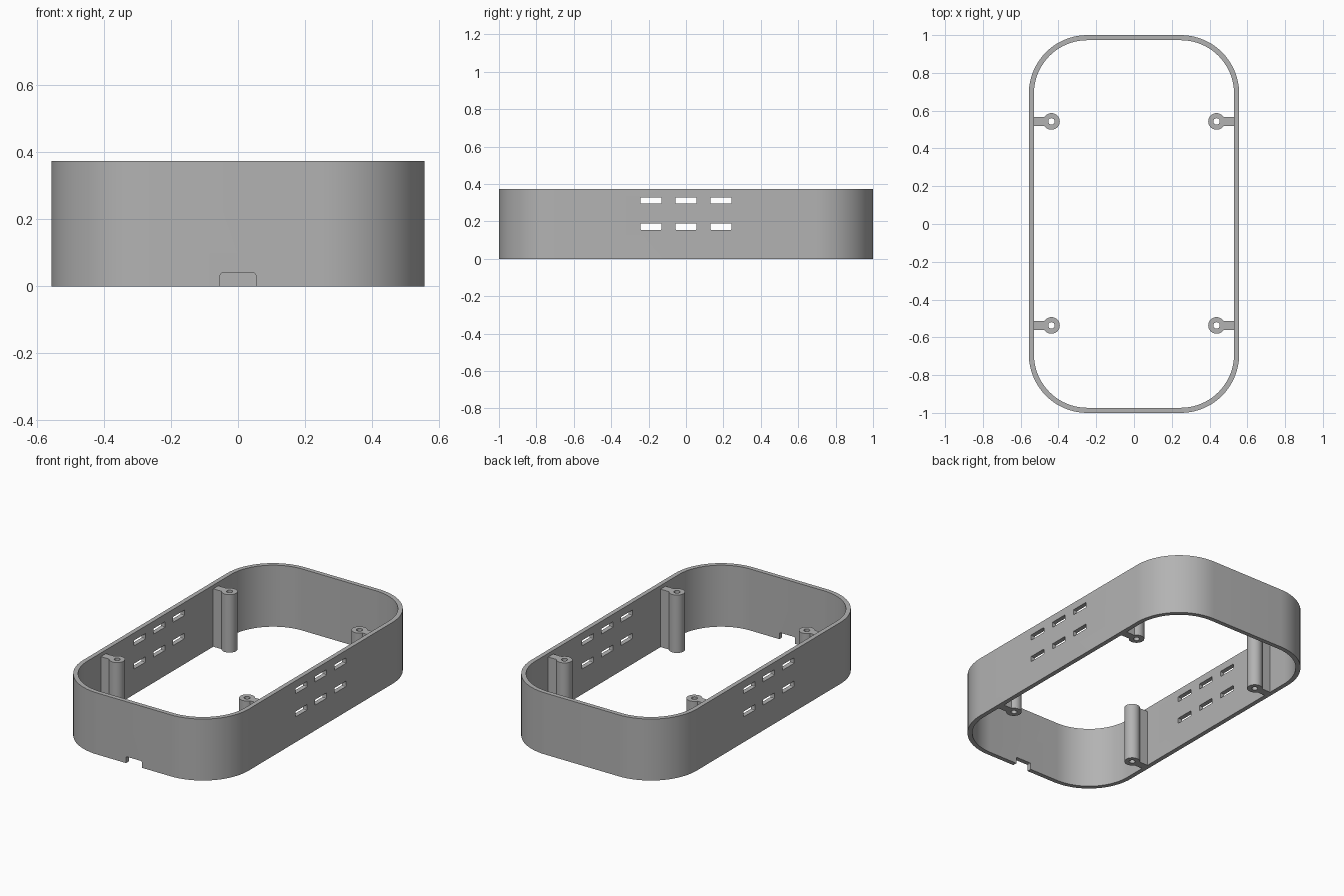
import bpy, bmesh, math

if "Cube" in bpy.data.objects:
    bpy.data.objects.remove(bpy.data.objects["Cube"])

HX, HY, H, R, T = 0.557, 1.0, 0.374, 0.31, 0.027   # half sizes, height, corner radius, wall
POST_TOP = 0.352

grey = bpy.data.materials.new("grey plastic")
grey.diffuse_color = (0.45, 0.45, 0.45, 1)
grey.use_nodes = True
grey.node_tree.nodes["Principled BSDF"].inputs["Base Color"].default_value = grey.diffuse_color


def rounded_rect(hx, hy, r, seg, cx=0.0, cy=0.0):
    pts = []
    for i, (sx, sy) in enumerate([(1, 1), (-1, 1), (-1, -1), (1, -1)]):
        for k in range(seg + 1):
            a = math.pi / 2 * (i + k / seg)
            pts.append((cx + sx * (hx - r) + r * math.cos(a),
                        cy + sy * (hy - r) + r * math.sin(a)))
    return pts


def circle(r, n):
    return [(r * math.cos(2 * math.pi * k / n), r * math.sin(2 * math.pi * k / n)) for k in range(n)]


def extrude(name, loops, z0, z1):
    """Solid from closed outlines; inner outlines become holes."""
    bm = bmesh.new()
    edges = []
    for pts in loops:
        vs = [bm.verts.new((x, y, z0)) for x, y in pts]
        edges += [bm.edges.new((vs[i - 1], vs[i])) for i in range(len(vs))]
    if len(loops) == 1:
        bm.faces.new(bm.verts[:])
    else:
        bmesh.ops.triangle_fill(bm, edges=edges, use_beauty=True, use_dissolve=False)
    res = bmesh.ops.extrude_face_region(bm, geom=bm.faces[:], use_keep_orig=True)
    top = [v for v in res["geom"] if isinstance(v, bmesh.types.BMVert)]
    bmesh.ops.translate(bm, verts=top, vec=(0, 0, z1 - z0))
    bmesh.ops.recalc_face_normals(bm, faces=bm.faces[:])
    me = bpy.data.meshes.new(name)
    bm.to_mesh(me)
    bm.free()
    me.materials.append(grey)
    ob = bpy.data.objects.new(name, me)
    bpy.context.collection.objects.link(ob)
    return ob


def select(ob):
    bpy.ops.object.select_all(action='DESELECT')
    ob.select_set(True)
    bpy.context.view_layer.objects.active = ob


def cut(ob, cutter):
    select(ob)
    mod = ob.modifiers.new("cut", 'BOOLEAN')
    mod.object, mod.operation, mod.solver = cutter, 'DIFFERENCE', 'EXACT'
    bpy.ops.object.modifier_apply(modifier=mod.name)
    bpy.data.objects.remove(cutter)


def smooth(ob):
    select(ob)
    bpy.ops.object.shade_smooth_by_angle(angle=math.radians(30))


# Outer wall ring
wall = extrude("wall", [rounded_rect(HX, HY, R, 20), rounded_rect(HX - T, HY - T, R - T, 20)], 0, H)

# Vent slots through both long sides
for z in (0.171, 0.312):
    for y in (-0.187, 0, 0.187):
        # outline drawn in (height, length), then turned to run along x
        slot = extrude("slot_cutter", [rounded_rect(0.0165, 0.056, 0.004, 3)], -0.8, 0.8)
        slot.rotation_euler = (0, math.pi / 2, 0)
        slot.location = (0, y, z)
        bpy.context.view_layer.update()
        cut(wall, slot)

# Cable notch at the bottom of the front wall
notch = extrude("notch_cutter", [rounded_rect(0.053, 0.04, 0.007, 4)], -0.1, 0.1)
notch.rotation_euler = (math.pi / 2, 0, 0)
notch.location = (0, -HY, 0)
bpy.context.view_layer.update()
cut(wall, notch)
smooth(wall)

# Screw posts, each with a rib reaching the wall
PX, PR, RIB = 0.437, 0.044, 0.024
reach = HX - T / 2 - PX
a0 = math.asin(RIB / PR)
outline = [(PR * math.cos(a), PR * math.sin(a))
           for a in (a0 + (2 * math.pi - 2 * a0) * k / 32 for k in range(33))]
outline += [(reach, -RIB), (reach, RIB)]
for side, sx in (("right", 1), ("left", -1)):
    for end, py in (("back", 0.543), ("front", -0.537)):
        loops = [[(sx * (PX + x), py + y) if sx > 0 else (-PX - x, py + y) for x, y in pts]
                 for pts in (outline, circle(0.017, 24))]
        smooth(extrude(f"screw_post_{end}_{side}", loops, 0, POST_TOP))
